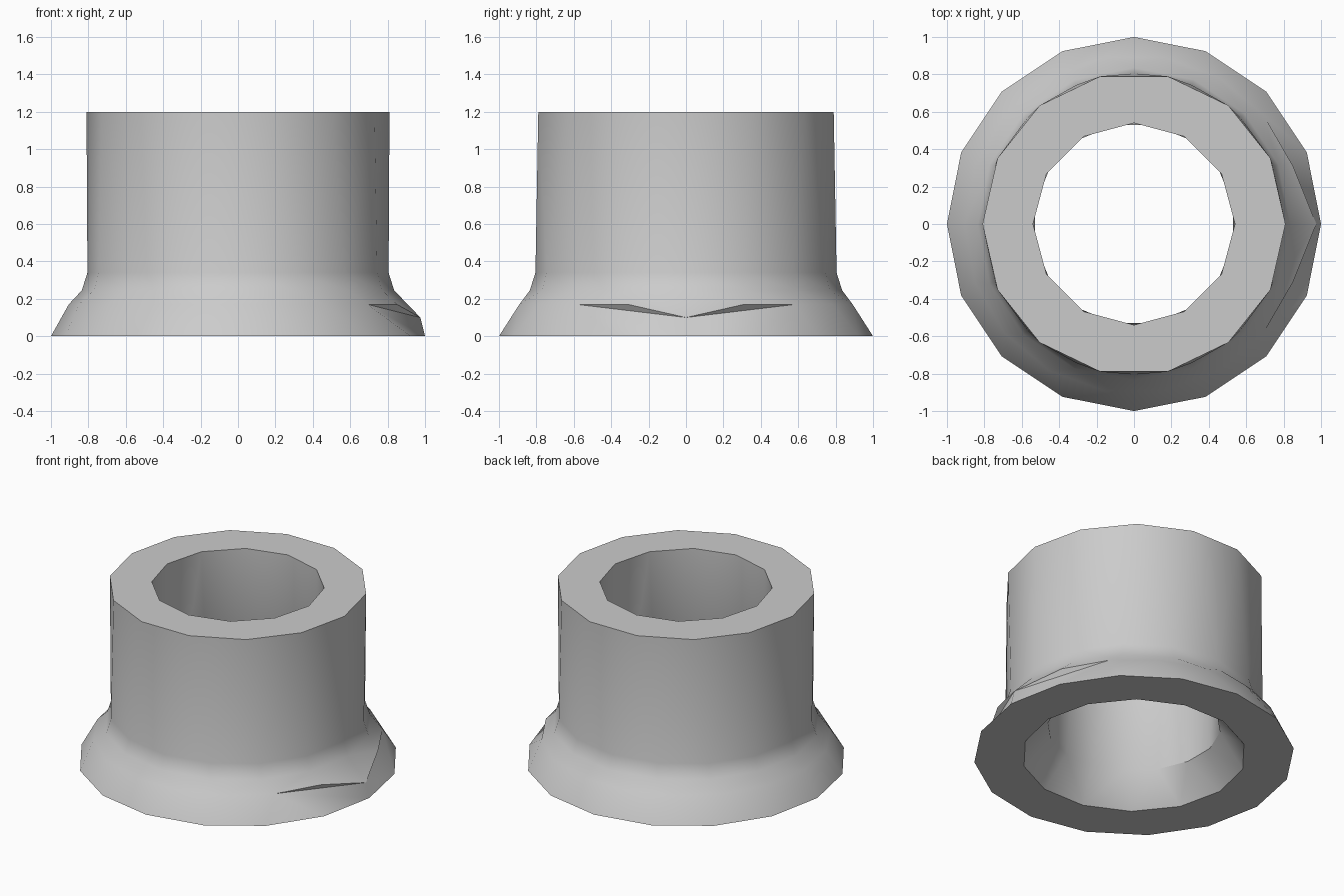
import bpy, bmesh, math

cube = bpy.data.objects.get("Cube")
if cube:
    bpy.data.objects.remove(cube)

bm = bmesh.new()


def ring(sides, radius, z, turn=0.0):
    """Return a ring as a list of (angle, vertex)."""
    result = []
    for i in range(sides):
        a = math.tau * (i + turn) / sides
        v = bm.verts.new((radius * math.cos(a), radius * math.sin(a), z))
        result.append((a, v))
    return result


def stitch(a, b):
    """Join two rings of any side counts with a band of triangles."""
    a = a + [(a[0][0] + math.tau, a[0][1])]
    b = b + [(b[0][0] + math.tau, b[0][1])]
    i = j = 0
    while i < len(a) - 1 or j < len(b) - 1:
        step_a = j == len(b) - 1 or (i < len(a) - 1 and a[i + 1][0] <= b[j + 1][0])
        if step_a:
            bm.faces.new((a[i][1], a[i + 1][1], b[j][1]))
            i += 1
        else:
            bm.faces.new((a[i][1], b[j + 1][1], b[j][1]))
            j += 1


# Outer flange and tube
foot = ring(16, 1.0, 0)
shoulder = ring(18, 0.905, 0.17)
neck = ring(16, 0.835, 0.245)
tube_base = ring(16, 0.805, 0.34)
tube_top = ring(14, 0.81, 1.2)

# Bore with a widened mouth
bore_top = ring(12, 0.54, 1.2)
bore_base = ring(16, 0.54, 0.2, 0.5)
mouth = ring(14, 0.70, 0)

# Bent lip on the left side of the flange, with two small overhangs
shoulder[0][1].co = (0.975, 0, 0.1)
stitch(foot, [shoulder[0]] + shoulder[2:-1])
for near, far in ((1, 2), (-1, -2)):
    bm.faces.new([shoulder[k][1] for k in (0, near, far)])

# Remaining bands, from the shoulder over the rim and down the bore
bands = [shoulder, neck, tube_base, tube_top, bore_top, bore_base, mouth, foot]
for lower, upper in zip(bands, bands[1:]):
    stitch(lower, upper)

bmesh.ops.recalc_face_normals(bm, faces=bm.faces)
mesh = bpy.data.meshes.new("flanged_sleeve")
bm.to_mesh(mesh)
bm.free()

sleeve = bpy.data.objects.new("flanged_sleeve", mesh)
bpy.context.collection.objects.link(sleeve)

# Plain grey material
grey = bpy.data.materials.new("light_grey")
grey.use_nodes = True
colour = (0.6, 0.6, 0.6, 1)
grey.diffuse_color = colour
grey.node_tree.nodes["Principled BSDF"].inputs["Base Color"].default_value = colour
mesh.materials.append(grey)

# Smooth walls, sharp rims
bpy.ops.object.select_all(action="DESELECT")
sleeve.select_set(True)
bpy.context.view_layer.objects.active = sleeve
bpy.ops.object.shade_smooth_by_angle(angle=math.radians(40))
